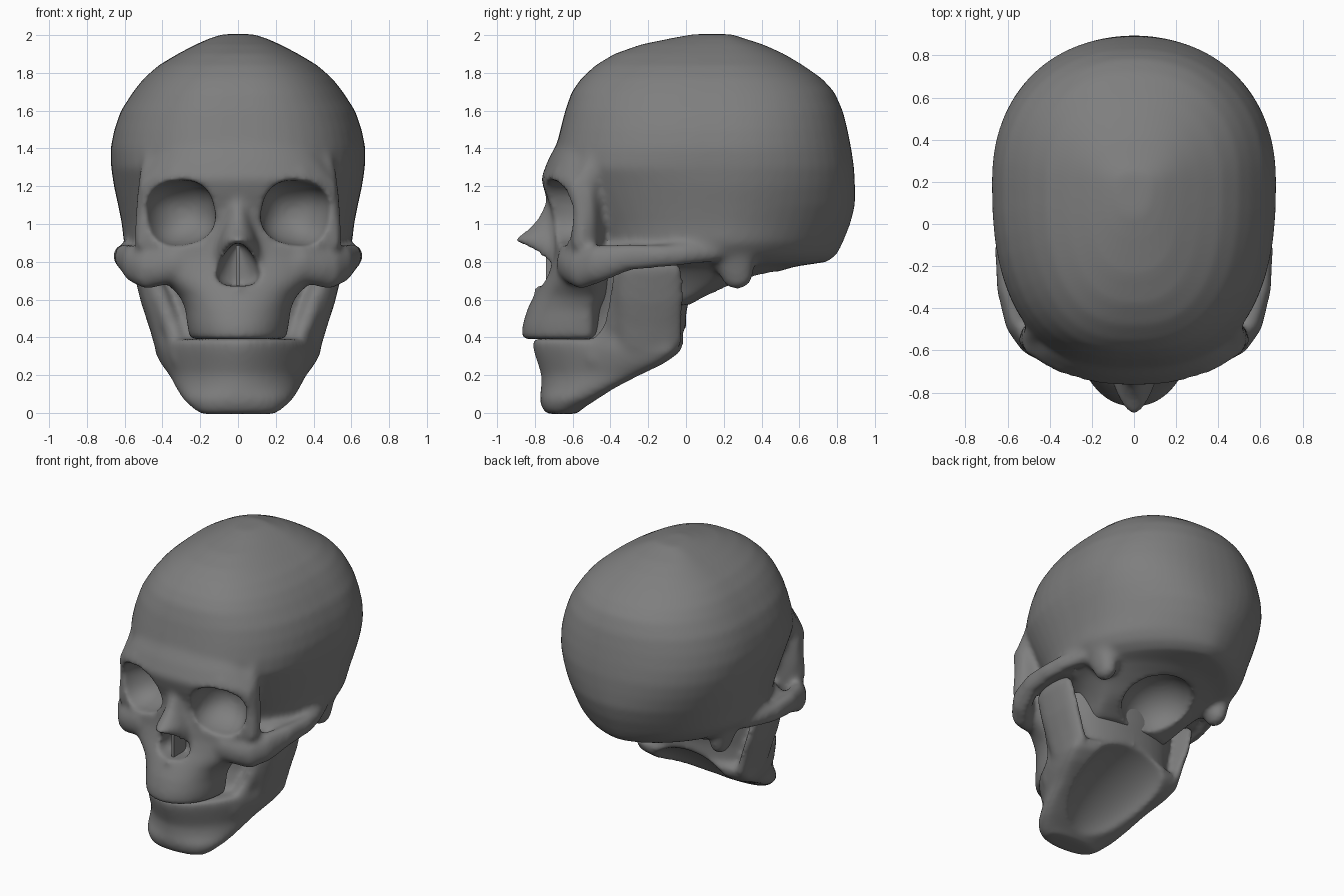
import bpy, bmesh, math
from mathutils import Matrix, Vector

if "Cube" in bpy.data.objects:
    bpy.data.objects.remove(bpy.data.objects["Cube"])

bone = bpy.data.materials.new("bone_grey")
bone.diffuse_color = (0.21, 0.21, 0.21, 1)
bone.use_nodes = True
bone.node_tree.nodes["Principled BSDF"].inputs["Base Color"].default_value = bone.diffuse_color


def loft(bm, rows, seg=56, sub=3):
    """Stack egg-shaped sections: (z, y_front, y_back, half_width, y_widest, front_power, back_power=2)."""
    rows = [(*r, 2.0)[:7] for r in rows]
    fine = []
    for i in range(len(rows) - 1):
        for k in range(sub):
            t = k / sub
            fine.append([a + (b - a) * t for a, b in zip(rows[i], rows[i + 1])])
    fine.append(rows[-1])
    rings = []
    for z, yf, yb, w, ym, nf, nb in fine:
        ring = []
        for i in range(seg):
            a = 2 * math.pi * i / seg
            c, s = math.cos(a), math.sin(a)
            n = nf if s < 0 else nb
            x = w * math.copysign(abs(c) ** (2 / n), c)
            h = (yb - ym) if s > 0 else (ym - yf)
            ring.append(bm.verts.new((x, ym + h * math.copysign(abs(s) ** (2 / n), s), z)))
        rings.append(ring)
    for a, b in zip(rings, rings[1:]):
        for i in range(seg):
            j = (i + 1) % seg
            bm.faces.new((a[i], a[j], b[j], b[i]))
    bm.faces.new(rings[0])
    bm.faces.new(rings[-1])


def strand(bm, pts, steps=7):
    """Mirrored chain of ellipsoids through (x, y, z, rx, ry, rz) points."""
    chain = []
    for p, q in zip(pts, pts[1:]):
        chain += [[a + (b - a) * k / steps for a, b in zip(p, q)] for k in range(steps)]
    chain.append(pts[-1])
    for x, y, z, rx, ry, rz in chain:
        for side in (1, -1):
            m = Matrix.Translation((side * x, y, z)) @ Matrix.Diagonal((rx, ry, rz, 1))
            bmesh.ops.create_icosphere(bm, subdivisions=2, radius=1, matrix=m)


def ball(bm, centre, radii, pitch=0):
    """One ellipsoid, pitched about the x axis."""
    bmesh.ops.create_icosphere(bm, subdivisions=4, radius=1, matrix=Matrix.Translation(centre)
                               @ Matrix.Rotation(math.radians(pitch), 4, 'X')
                               @ Matrix.Diagonal((*radii, 1)))


def to_object(name, bm):
    bmesh.ops.recalc_face_normals(bm, faces=bm.faces[:])
    me = bpy.data.meshes.new(name)
    bm.to_mesh(me)
    bm.free()
    ob = bpy.data.objects.new(name, me)
    bpy.context.collection.objects.link(ob)
    return ob


def fuse(name, bm, cutter_bm):
    """Fuse overlapping masses to one skin, cut the openings, smooth and bake."""
    ob = to_object(name, bm)
    cutter = to_object(name + "_cutter", cutter_bm)
    cutter.hide_render = True

    def remesh(size):
        m = ob.modifiers.new("fuse", 'REMESH')
        m.mode = 'VOXEL'
        m.voxel_size = size
    remesh(0.019)
    m = ob.modifiers.new("openings", 'BOOLEAN')
    m.operation = 'DIFFERENCE'
    m.solver = 'EXACT'
    m.object = cutter
    remesh(0.016)
    m = ob.modifiers.new("soften", 'SMOOTH')
    m.factor = 0.5
    m.iterations = 9
    dg = bpy.context.evaluated_depsgraph_get()
    me = bpy.data.meshes.new_from_object(ob.evaluated_get(dg))
    ob.modifiers.clear()
    ob.data = me
    me.materials.clear()
    me.materials.append(bone)
    for p in me.polygons:
        p.use_smooth = True
        p.material_index = 0
    bpy.data.objects.remove(cutter)


# --- braincase ---
bm = bmesh.new()
case = [(2.005, .04, .24, .08), (1.985, -.07, .30, .145), (1.95, -.24, .41, .225), (1.9, -.38, .52, .32),
        (1.84, -.48, .62, .42), (1.77, -.555, .72, .5), (1.7, -.605, .785, .555), (1.6, -.64, .83, .62),
        (1.5, -.665, .855, .655), (1.4, -.69, .875, .675), (1.3, -.71, .89, .672), (1.2, -.69, .895, .657),
        (1.1, -.63, .895, .635), (1.0, -.57, .87, .615), (.9, -.52, .83, .605), (.84, -.45, .80, .57),
        (.8, -.4, .75, .51), (.775, -.36, .58, .46), (.74, -.34, .46, .42), (.7, -.34, .36, .38),
        (.65, -.34, .25, .34), (.6, -.34, .1, .31), (.57, -.34, .03, .28)]
loft(bm, [(z, yf, yb, w, min(.2, (yf + yb) / 2 + .12), 2.5 if z > 1.25 else 2.3,
           max(1.65, min(2.2, 1.7 + (z - .85) * 1.2))) for z, yf, yb, w in case])

# --- face and upper jaw ---
face = [(1.45, -.67, .36), (1.34, -.73, .45), (1.24, -.768, .52), (1.16, -.745, .535), (1.08, -.715, .54),
        (1.0, -.70, .54), (.9, -.695, .53), (.82, -.705, .5), (.74, -.735, .44), (.68, -.77, .375),
        (.62, -.805, .31), (.55, -.84, .28), (.47, -.865, .27), (.41, -.87, .26), (.39, -.865, .25)]
loft(bm, [(z, yf, -.39 if z > .6 else -.45, w, -.52, 2.1) for z, yf, w in face])

# --- nasal bones ---
nose = [(1.18, -.73, .07), (1.1, -.75, .075), (1.02, -.79, .085), (.96, -.85, .1), (.92, -.915, .11),
        (.89, -.885, .125), (.86, -.85, .135), (.79, -.77, .15), (.7, -.74, .15)]
loft(bm, [(z, yf, -.5, w, -.6, 1.85) for z, yf, w in nose])
strand(bm, [(0, -.74, .67, .03, .07, .02), (0, -.77, .665, .02, .05, .02)])

# --- brow ends and outer eye rims ---
strand(bm, [(.33, -.66, 1.26, .05, .05, .05), (.48, -.575, 1.2, .045, .055, .05),
            (.505, -.545, 1.05, .04, .05, .05), (.5, -.55, .9, .05, .06, .05)])
# --- temporal crests ---
strand(bm, [(.48, -.53, 1.22, .05, .07, .05), (.455, -.47, 1.36, .05, .07, .05),
            (.46, -.4, 1.48, .05, .07, .05)])
# --- cheekbones and arches ---
strand(bm, [(.33, -.62, .79, .08, .07, .1), (.41, -.59, .77, .08, .07, .1), (.48, -.555, .76, .075, .07, .11),
            (.555, -.46, .79, .06, .08, .105), (.605, -.3, .825, .05, .06, .075),
            (.615, -.12, .83, .048, .06, .065), (.6, 0, .84, .045, .06, .06), (.55, .14, .85, .05, .06, .055)])
strand(bm, [(.4, -.36, .84, .08, .07, .06), (.52, -.28, .84, .08, .08, .05),
            (.52, -.05, .84, .08, .07, .05)])
# --- mastoid processes ---
strand(bm, [(.49, .24, .88, .08, .14, .1), (.465, .27, .735, .065, .09, .085)])

# --- openings: orbits, nose, foramen ---
cb = bmesh.new()
for side in (1, -1):
    vs = bmesh.ops.create_icosphere(cb, subdivisions=4, radius=1)["verts"]
    m = (Matrix.Diagonal((side, 1, 1, 1)) @ Matrix.Translation((.307, -.66, 1.057))
         @ Matrix.Rotation(math.radians(14), 4, 'Z') @ Matrix.Rotation(math.radians(9), 4, 'Y')
         @ Matrix.Diagonal((.185, .22, .168, 1)))
    for v in vs:
        x, y, z = v.co
        d = (abs(x) ** 2.5 + abs(z) ** 2.5) ** (1 / 2.5)
        f = math.hypot(x, z) / d if d > 1e-6 else 1
        f *= 1 + .25 * max(0, -y)
        v.co = m @ Vector((x * f, y, z * f))
pear = [(.672, .05), (.69, .1), (.73, .118), (.79, .1), (.84, .072), (.875, .045), (.897, .02)]
loft(cb, [(z, -1.05, -.6, w, -.72, 6) for z, w in pear], seg=40)
ball(cb, (0, .25, .63), (.24, .25, .22))
fuse("cranium", bm, cb)

# --- lower jaw body: chin widening up to the jaw corners ---
bm = bmesh.new()
jaw = [(-.006, -.735, -.58, .19, -.66), (.02, -.76, -.55, .235, -.63), (.07, -.775, -.46, .29, -.55),
       (.13, -.768, -.36, .33, -.44), (.2, -.765, -.22, .365, -.3), (.26, -.785, -.1, .41, -.18),
       (.32, -.805, -.02, .44, -.1), (.37, -.815, 0, .44, -.1), (.392, -.815, 0, .43, -.1)]
loft(bm, [(*r, 2.2 if r[0] < .1 else 1.85, 2.6) for r in jaw])
# --- mass between the rami ---
inner = [(.36, -.6, .0, .41, -.17), (.42, -.52, .0, .4, -.17), (.52, -.48, .0, .4, -.17),
         (.62, -.47, .02, .41, -.17), (.76, -.47, .02, .43, -.17)]
loft(bm, [(*r, 2) for r in inner])
# --- rami with their front edges ---
strand(bm, [(.4, -.185, .38, .045, .175, .08), (.435, -.185, .5, .045, .18, .08),
            (.475, -.185, .62, .045, .185, .08), (.51, -.19, .76, .045, .18, .07)])
strand(bm, [(.31, -.46, .3, .05, .08, .08), (.345, -.39, .43, .045, .05, .08),
            (.4, -.36, .58, .045, .05, .08), (.46, -.34, .72, .045, .05, .06)])
# --- hollow under the jaw and throat ---
cb = bmesh.new()
ball(cb, (0, -.15, .2), (.3, .46, .15), 32)
fuse("lower_jaw", bm, cb)

# --- nasal septum ---
bm = bmesh.new()
bmesh.ops.create_cube(bm, size=1, matrix=Matrix.Translation((0, -.67, .78)) @ Matrix.Diagonal((.02, .14, .21, 1)))
to_object("nasal_septum", bm).data.materials.append(bone)
